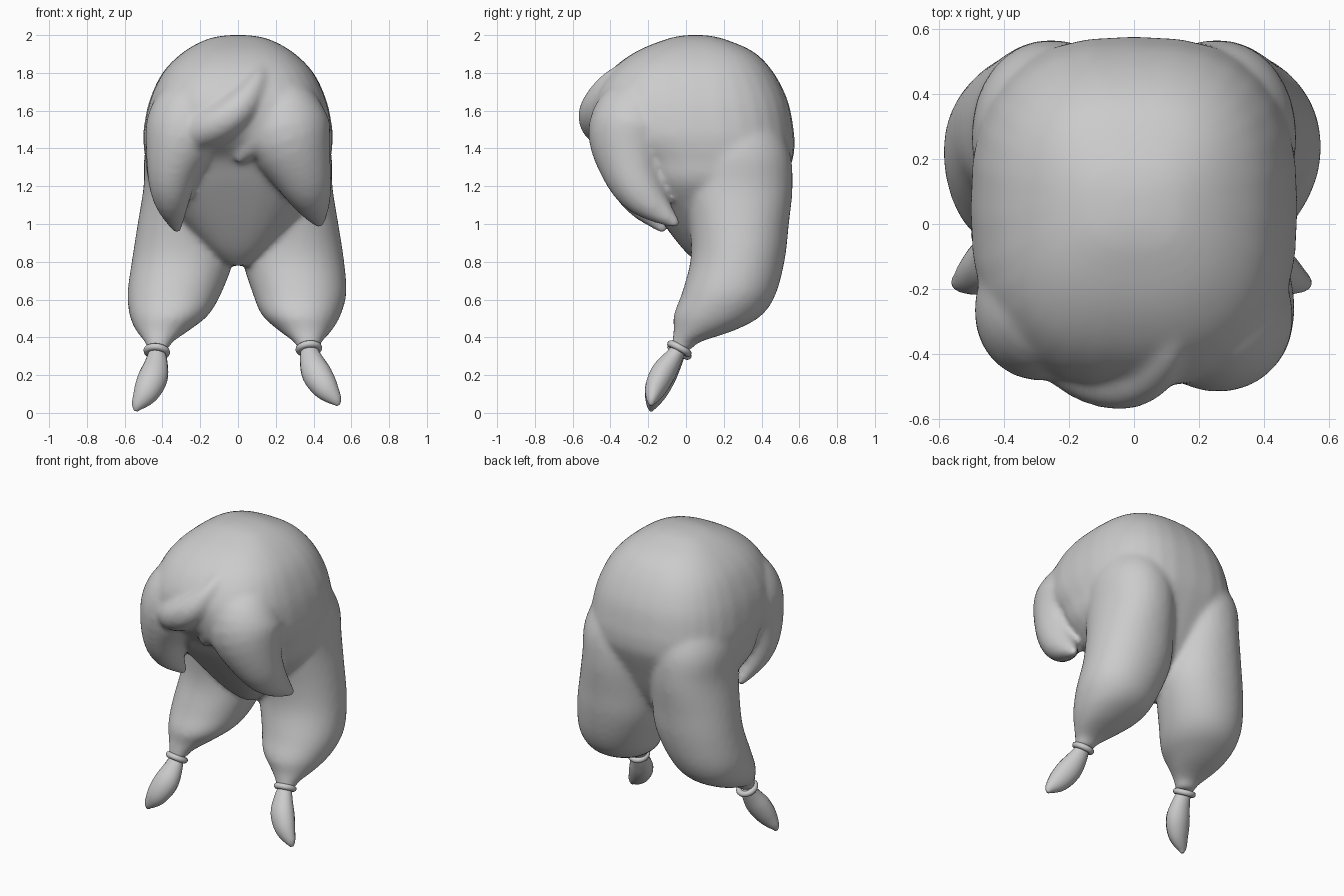
import bpy, bmesh, math
from mathutils import Vector

cube = bpy.data.objects.get("Cube")
if cube:
    bpy.data.objects.remove(cube)

grey = bpy.data.materials.new("hair grey")
grey.use_nodes = True
grey.diffuse_color = (0.6, 0.6, 0.6, 1)
grey.node_tree.nodes["Principled BSDF"].inputs["Base Color"].default_value = (0.6, 0.6, 0.6, 1)


def spline(rows, steps=4):
    """Smooth rows of (x, y, z, rx, ry) with a Catmull-Rom curve."""
    rows = [Vector(r) for r in rows]
    out = []
    for i in range(len(rows) - 1):
        a, b = rows[max(i - 1, 0)], rows[i]
        c, d = rows[i + 1], rows[min(i + 2, len(rows) - 1)]
        for k in range(steps):
            t = k / steps
            out.append(0.5 * (2 * b + (c - a) * t + (2 * a - 5 * b + 4 * c - d) * t * t
                              + (3 * b - a - 3 * c + d) * t ** 3))
    return out + [rows[-1]]


def loft(bm, rows, power=2.0, level=False, sides=32):
    """Closed skin through elliptical rings, level or square to the path."""
    rows = spline(rows)
    loops = []
    for i, r in enumerate(rows):
        tangent = rows[min(i + 1, len(rows) - 1)].xyz - rows[max(i - 1, 0)].xyz
        tangent = Vector((0, 0, -1)) if level else tangent.normalized()
        v = Vector((0, 1, 0)) - tangent * tangent.y
        v.normalize()
        u = v.cross(-tangent)
        loop = []
        for k in range(sides):
            c, s = math.cos(math.tau * k / sides), math.sin(math.tau * k / sides)
            pu = math.copysign(abs(c) ** (2 / power), c) * max(r[3], 0.004)
            pv = math.copysign(abs(s) ** (2 / power), s) * max(r[4], 0.004)
            loop.append(bm.verts.new(r.xyz + u * pu + v * pv))
        loops.append(loop)
    faces = [bm.faces.new(loops[0]), bm.faces.new(loops[-1])]
    for a, b in zip(loops, loops[1:]):
        for k in range(sides):
            j = (k + 1) % sides
            faces.append(bm.faces.new((a[k], a[j], b[j], b[k])))
    bmesh.ops.recalc_face_normals(bm, faces=faces)


def finish(name, bm):
    mesh = bpy.data.meshes.new(name)
    bm.to_mesh(mesh)
    bm.free()
    mesh.materials.append(grey)
    mesh.shade_smooth()
    obj = bpy.data.objects.new(name, mesh)
    bpy.context.collection.objects.link(obj)
    return obj


hair = bmesh.new()

# Crown: level rings given as height, front, back, half width
crown = [(2.0, 0.0, 0.1, 0.05), (1.98, -0.1, 0.2, 0.16), (1.91, -0.27, 0.36, 0.29),
         (1.8, -0.41, 0.465, 0.4), (1.65, -0.495, 0.54, 0.47), (1.5, -0.49, 0.57, 0.5),
         (1.42, -0.44, 0.575, 0.5), (1.34, -0.35, 0.565, 0.49), (1.2, -0.26, 0.51, 0.46),
         (1.0, -0.12, 0.42, 0.3), (0.86, -0.01, 0.32, 0.16), (0.78, 0.08, 0.2, 0.05)]
loft(hair, [(0, (f + b) / 2, z, w, (b - f) / 2) for z, f, b, w in crown], 2.6, True)

# Two bunches growing out of the crown and hanging down to the ties
bunch = [(.2, .18, 1.75, .06, .06), (.23, .23, 1.6, .17, .2), (.25, .26, 1.4, .24, .285),
         (.255, .27, 1.2, .245, .295), (.27, .28, 1.0, .262, .265), (.29, .275, .82, .27, .25),
         (.325, .23, .64, .25, .25), (.335, .17, .52, .21, .235), (.355, .1, .44, .145, .165),
         (.37, .0, .375, .075, .075), (.375, -.03, .33, .055, .055)]
for side, shift in ((1, 0), (-1, 0.05)):
    rows = []
    for x, y, z, rx, ry in bunch:
        drift = shift * min(1, max(0, (0.7 - z) / 0.3))
        rows.append((side * (x + drift), y, z, rx, ry))
    loft(hair, rows, 2.1, True)

# Face-framing locks, rooted inside the crown
loft(hair, [(.2, -.1, 1.75, .05, .05), (.24, -.21, 1.63, .18, .2), (.26, -.285, 1.48, .235, .235),
            (.335, -.28, 1.28, .165, .165), (.39, -.2, 1.13, .105, .11), (.435, -.04, .99, .02, .02)])
loft(hair, [(-.2, -.1, 1.75, .05, .05), (-.25, -.2, 1.63, .18, .2), (-.29, -.265, 1.47, .205, .22),
            (-.345, -.28, 1.28, .14, .155), (-.35, -.23, 1.12, .095, .1), (-.32, -.11, .96, .02, .02)])

# Fringe sweeping across from the parting, with its inner end tucked below
loft(hair, [(.14, -.24, 1.86, .04, .04), (.1, -.385, 1.75, .06, .07), (.03, -.445, 1.64, .09, .1),
            (-.06, -.465, 1.56, .1, .105), (-.18, -.42, 1.5, .1, .1), (-.3, -.3, 1.46, .08, .08)])
loft(hair, [(.17, -.36, 1.6, .1, .1), (.1, -.39, 1.47, .1, .09), (.0, -.36, 1.33, .02, .03)])

hair_obj = finish("hair", hair)
remesh = hair_obj.modifiers.new("Merge", "REMESH")
remesh.mode = "VOXEL"
remesh.voxel_size = 0.016
remesh.use_smooth_shade = True
smooth = hair_obj.modifiers.new("Soften", "SMOOTH")
smooth.factor = 0.5
smooth.iterations = 12

# Ties and loose tufts below them
for label, side, top, tip in (("left", 1, (.375, .35), (.53, .04)),
                              ("right", -1, (.43, .335), (.54, .01))):
    x0, z0 = top
    x1, z1 = tip
    tuft = bmesh.new()
    rows = []
    for t, bow, y, r in ((0, 0, -.03, .04), (.2, -.02, -.07, .06), (.45, -.03, -.12, .078),
                         (.7, -.02, -.16, .068), (.9, 0, -.18, .036), (1, 0, -.185, .01)):
        rows.append((side * (x0 + (x1 - x0) * t + bow), y, z0 + (z1 - z0) * t, r, r * .85))
    loft(tuft, rows, sides=16)
    finish(label + "_tuft", tuft)

    bpy.ops.mesh.primitive_torus_add(location=(side * x0, -.035, z0 - .01), major_radius=.052,
                                     minor_radius=.019, major_segments=24, minor_segments=10,
                                     rotation=(-.5, side * -.12, 0))
    tie = bpy.context.object
    tie.name = label + "_tie"
    tie.data.materials.append(grey)
    bpy.ops.object.shade_smooth()
